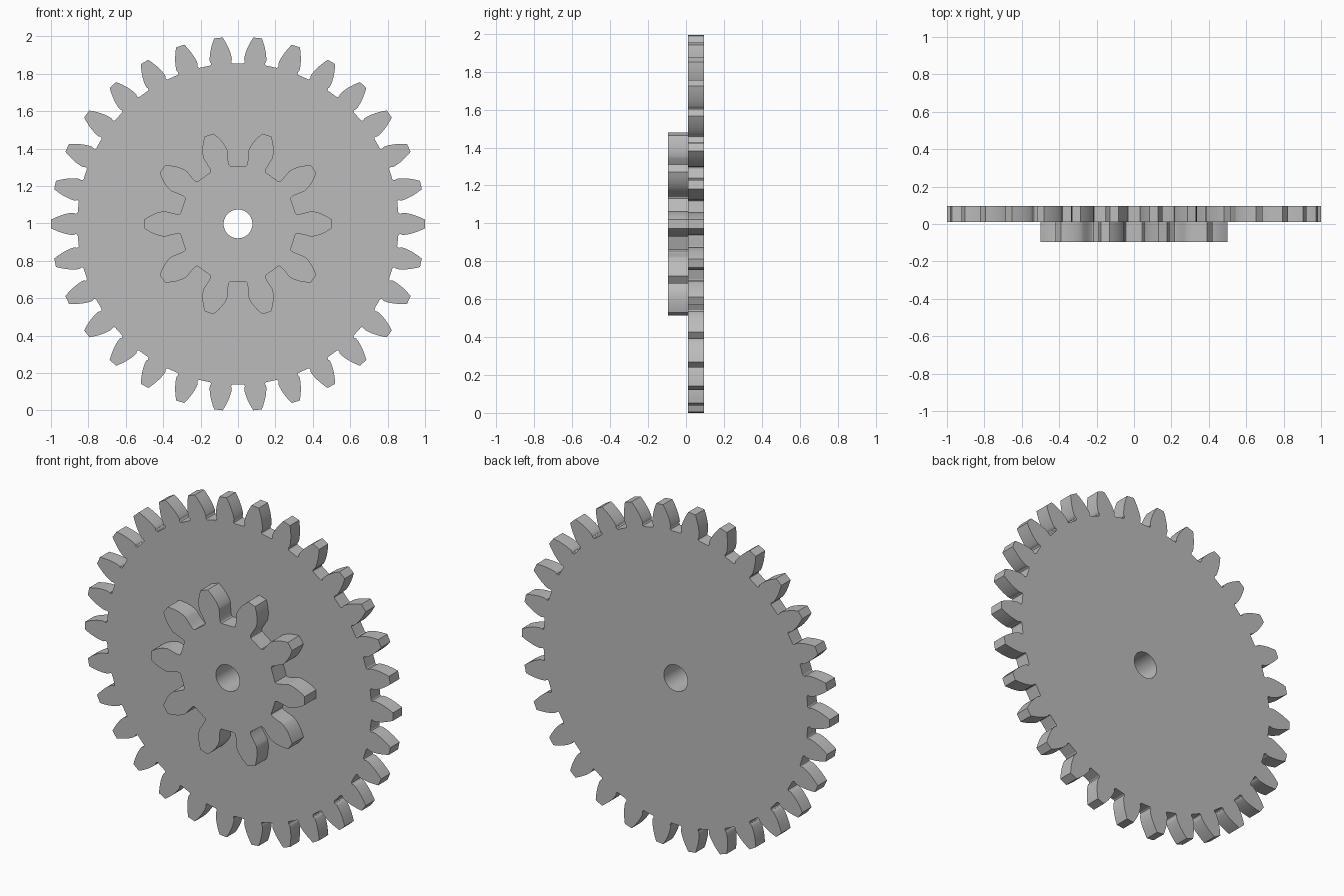
import bpy, bmesh, math

cube = bpy.data.objects.get("Cube")
if cube:
    bpy.data.objects.remove(cube, do_unlink=True)

grey = bpy.data.materials.new("plain grey")
grey.use_nodes = True
colour = (0.5, 0.5, 0.5, 1)
grey.diffuse_color = colour
grey.node_tree.nodes["Principled BSDF"].inputs["Base Color"].default_value = colour

PRESSURE = math.radians(20)
CENTRE_Z = 0.997
BORE = 0.077


def involute(angle):
    return math.tan(angle) - angle


def half_tooth(teeth, outer):
    """Radius and half-angle pairs from the root of a tooth to its tip."""
    module = 2 * outer / (teeth + 2)
    pitch = module * teeth / 2
    root = pitch - 1.25 * module
    base = pitch * math.cos(PRESSURE)
    wide = math.pi / (2 * teeth) + involute(PRESSURE)
    # Undercut root fillet, then the involute flank
    points = [(root, wide * 1.05), (root + 0.06 * module, wide * 0.96),
              (root + 0.2 * module, wide * 0.92),
              (root + (base - root) * 0.6, wide * 0.95)]
    steps = 8
    for i in range(steps + 1):
        r = base + (outer - base) * (i / steps) ** 1.3
        points.append((r, wide - involute(math.acos(min(1, base / r)))))
    return points


def gear_outline(teeth, outer):
    rise = half_tooth(teeth, outer)
    tooth = [(r, -a) for r, a in rise] + [(r, a) for r, a in reversed(rise)]
    return [(r, a + math.tau * k / teeth) for k in range(teeth) for r, a in tooth]


def make_gear(name, teeth, outer, front, back):
    bm = bmesh.new()
    bore = [(BORE, math.tau * i / 64) for i in range(64)]
    edges = []
    for loop in (gear_outline(teeth, outer), bore):
        verts = [bm.verts.new((r * math.cos(a), front, CENTRE_Z + r * math.sin(a)))
                 for r, a in loop]
        edges += [bm.edges.new((v, verts[i - 1])) for i, v in enumerate(verts)]
    # Fill the face around the bore and give it thickness
    bmesh.ops.triangle_fill(bm, edges=edges, use_beauty=True, normal=(0, -1, 0))
    result = bmesh.ops.extrude_face_region(bm, geom=bm.faces[:], use_keep_orig=True)
    moved = [g for g in result["geom"] if isinstance(g, bmesh.types.BMVert)]
    bmesh.ops.translate(bm, verts=moved, vec=(0, back - front, 0))
    bmesh.ops.recalc_face_normals(bm, faces=bm.faces[:])
    mesh = bpy.data.meshes.new(name)
    bm.to_mesh(mesh)
    bm.free()
    mesh.materials.append(grey)
    mesh.shade_smooth()
    mesh.set_sharp_from_angle(angle=math.radians(30))
    obj = bpy.data.objects.new(name, mesh)
    bpy.context.collection.objects.link(obj)


make_gear("large_gear", 30, 1.0, 0.01, 0.095)
make_gear("small_gear", 10, 0.5, -0.095, 0.01)
